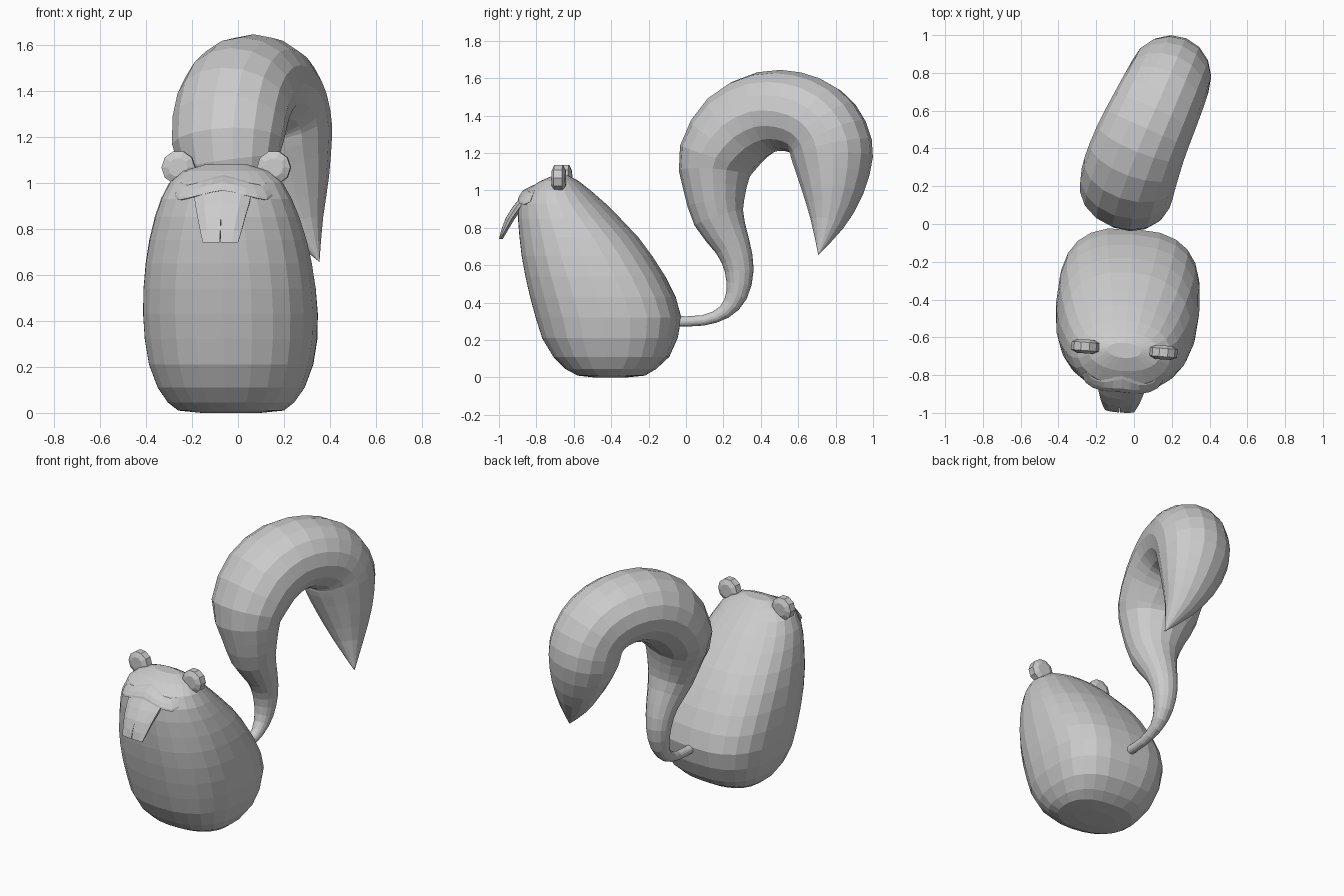
import bpy, bmesh
from math import sin, cos, pi, radians
from mathutils import Vector, Matrix

# the animal is turned slightly about its own vertical axis
TURN = Matrix.Translation((-0.03, -0.4, 0)) @ Matrix.Rotation(radians(-4.5), 4, 'Z') @ Matrix.Translation((0, 0.4, 0))


def loft(name, rings, matrix=None):
    """Skin a list of equal-sized rings and cap both ends."""
    bm = bmesh.new()
    loops = [[bm.verts.new(p) for p in r] for r in rings]
    n = len(loops[0])
    for a, b in zip(loops, loops[1:]):
        for i in range(n):
            bm.faces.new((a[i], a[(i + 1) % n], b[(i + 1) % n], b[i]))
    bm.faces.new(loops[0])
    bm.faces.new(loops[-1])
    bmesh.ops.remove_doubles(bm, verts=bm.verts, dist=0.0008)
    if matrix:
        bm.transform(matrix)
    bmesh.ops.recalc_face_normals(bm, faces=bm.faces)
    me = bpy.data.meshes.new(name)
    bm.to_mesh(me)
    bm.free()
    ob = bpy.data.objects.new(name, me)
    bpy.context.collection.objects.link(ob)
    return ob


def refine(path):
    """Add a smoothly interpolated point between neighbours."""
    out = []
    for i in range(len(path) - 1):
        p0, p1, p2, p3 = (path[max(0, min(len(path) - 1, i + d))] for d in (-1, 0, 1, 2))
        out += [p1, tuple((9 * (b + c) - a - d) / 16 for a, b, c, d in zip(p0, p1, p2, p3))]
    return out + [path[-1]]


def tube_rings(path, side, n):
    """Rings across a path of (x, y, z, radius[, sideways radius])."""
    pts = [Vector(p[:3]) for p in path]
    out = []
    for i, p in enumerate(pts):
        t = (pts[min(i + 1, len(pts) - 1)] - pts[max(i - 1, 0)]).normalized()
        e1 = (side - t * side.dot(t)).normalized()
        e2 = t.cross(e1)
        r, w = path[i][3], path[i][-1]
        out.append([p + e1 * w * cos(2 * pi * k / n) + e2 * r * sin(2 * pi * k / n) for k in range(n)])
    return out


def spow(v, e):
    return (1 if v >= 0 else -1) * abs(v) ** e


# body and head in one leaning egg: z, front y, back y, half width, front and back squareness
body = [
    (0.00, -0.49, -0.32, 0.13, 2.2, 2.3),
    (0.01, -0.58, -0.22, 0.23, 2.2, 2.4),
    (0.045, -0.645, -0.16, 0.275, 2.3, 2.6),
    (0.11, -0.71, -0.09, 0.32, 2.4, 2.7),
    (0.21, -0.77, -0.045, 0.357, 2.4, 2.75),
    (0.32, -0.805, -0.025, 0.375, 2.4, 2.75),
    (0.43, -0.835, -0.055, 0.38, 2.4, 2.7),
    (0.54, -0.86, -0.11, 0.375, 2.4, 2.6),
    (0.65, -0.88, -0.18, 0.362, 2.35, 2.5),
    (0.75, -0.892, -0.255, 0.343, 2.25, 2.35),
    (0.85, -0.90, -0.35, 0.315, 2.15, 2.2),
    (0.93, -0.895, -0.43, 0.285, 2.1, 2.1),
    (1.00, -0.855, -0.51, 0.247, 2.1, 2.1),
    (1.05, -0.78, -0.575, 0.19, 2.1, 2.1),
    (1.08, -0.71, -0.63, 0.09, 2.0, 2.0),
]


def body_point(row, a, grow=0.0):
    z, f, b, w, pf, pb = row
    e = 2 / (pb if sin(a) > 0 else pf)
    return ((w + grow) * spow(cos(a), e), (f + b) / 2 + ((b - f) / 2 + grow) * spow(sin(a), e), z)


def row_at(z):
    for p, q in zip(body, body[1:]):
        if z <= q[0]:
            t = (z - p[0]) / (q[0] - p[0])
            return tuple(u + (v - u) * t for u, v in zip(p, q))
    return body[-1]


loft("body", [[body_point(r, 2 * pi * k / 24) for k in range(24)] for r in body], TURN)

# upper lip: a shell over the snout whose lower edge overhangs the mouth
line = [0.94, 0.924, 0.932, 0.944, 0.957, 0.966]
line += line[-2::-1]
swell = [0.0, 0.012, 0.016, 0.018, 0.018, 0.018]
swell += swell[-2::-1]
rings = []
for i, (z, s) in enumerate(zip(line, swell)):
    a = radians(-139 + 98 * i / (len(line) - 1))
    steps = [(0, -0.03), (0, s), (0.012, s + 0.003), (0.035, s), (0.06, s * 0.4), (0.08, -0.015), (0.05, -0.04)]
    rings.append([body_point(row_at(z + d), a, g) for d, g in steps])
loft("upper_lip", rings, TURN)

# curved front teeth: z, front y, thickness, inner gap, half width
tooth = [
    (0.965, -0.885, 0.05, 0.0, 0.127),
    (0.91, -0.93, 0.05, 0.0, 0.118),
    (0.85, -0.967, 0.043, 0.0, 0.104),
    (0.79, -0.989, 0.03, 0.001, 0.09),
    (0.74, -1.0, 0.012, 0.002, 0.077),
]
rings = [[(g, y, z), (w * 0.65, y + t * 0.15, z), (w, y + t * 0.6, z), (w, y + t, z), (g, y + t, z)]
         for z, y, t, g, w in tooth]
# round domed ears on short stalks
ear = [(-0.037, 0.042), (-0.022, 0.073), (0.022, 0.073), (0.037, 0.042)]
ear_rings = [[(0.208 + r * cos(2 * pi * k / 10), -0.665 + d, 1.066 + r * sin(2 * pi * k / 10))
              for k in range(10)] for d, r in ear]
stalk = tube_rings([(0.13, -0.665, 0.98, 0.04), (0.2, -0.665, 1.05, 0.032)], Vector((0, 1, 0)), 8)
for side, s in (("right", 1), ("left", -1)):
    m = TURN @ Matrix.Diagonal((s, 1, 1, 1))
    loft("tooth_" + side, rings, m)
    loft("ear_" + side, ear_rings, m)
    loft("ear_stalk_" + side, stalk, m)

# bushy tail: thin root, arching plume, pointed tip
tail = [
    (-0.005, -0.06, 0.30, 0.028, 0.028),
    (0.0, 0.09, 0.305, 0.028, 0.028),
    (0.0, 0.205, 0.35, 0.038, 0.038),
    (0.0, 0.27, 0.44, 0.058, 0.058),
    (0.0, 0.285, 0.57, 0.077, 0.078),
    (0.0, 0.25, 0.70, 0.095, 0.1),
    (-0.01, 0.175, 0.855, 0.135, 0.145),
    (-0.025, 0.155, 1.01, 0.165, 0.195),
    (-0.045, 0.165, 1.17, 0.203, 0.248),
    (-0.02, 0.275, 1.335, 0.222, 0.254),
    (0.035, 0.43, 1.42, 0.218, 0.247),
    (0.1, 0.575, 1.42, 0.215, 0.237),
    (0.152, 0.69, 1.37, 0.216, 0.228),
    (0.183, 0.76, 1.28, 0.22, 0.221),
    (0.197, 0.784, 1.165, 0.216, 0.214),
    (0.235, 0.782, 0.99, 0.164, 0.166),
    (0.285, 0.755, 0.82, 0.09, 0.09),
    (0.354, 0.707, 0.655, 0.0, 0.0),
]
loft("tail", tube_rings(refine(tail), Vector((0.93, -0.37, 0)), 16))
